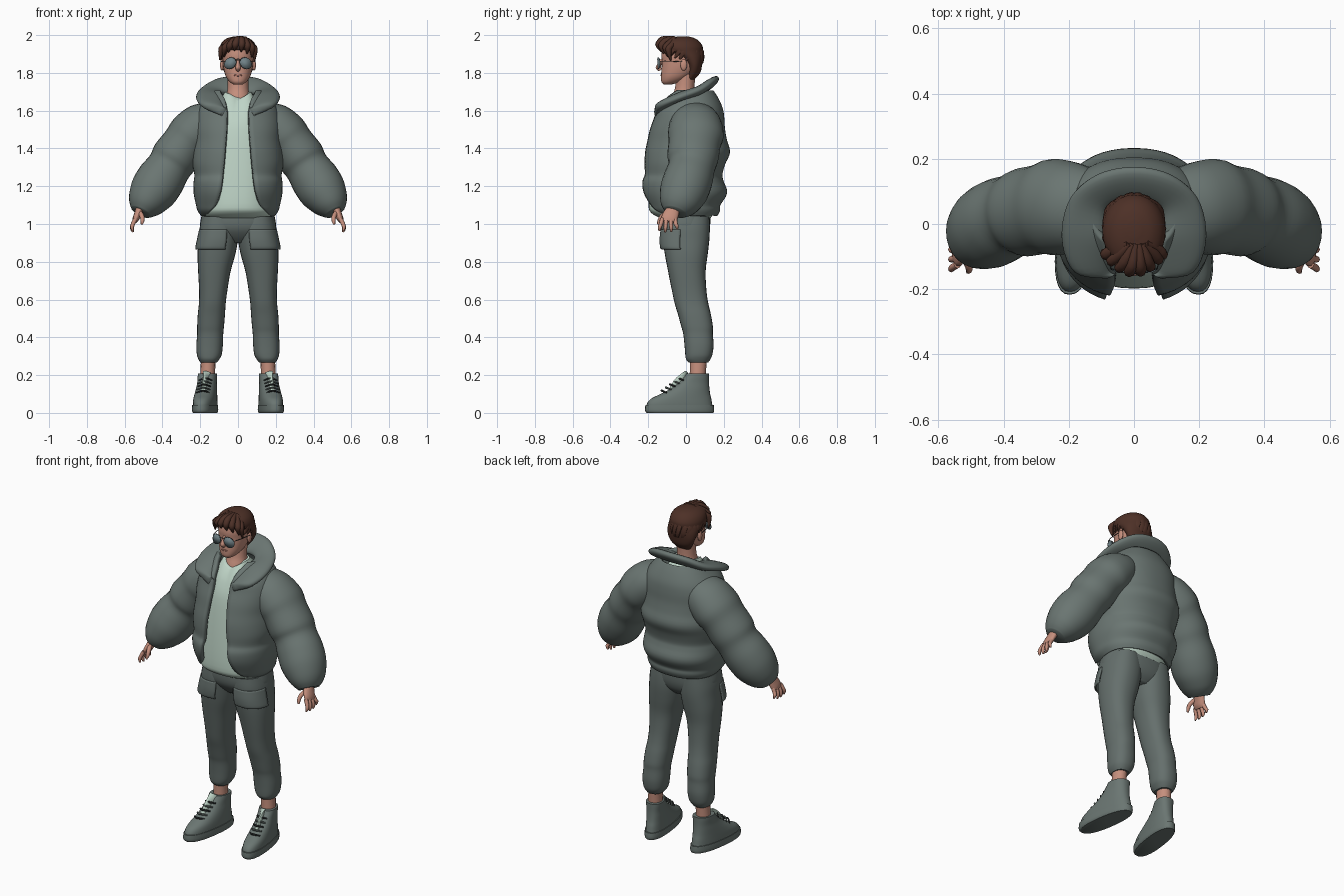
import bpy, bmesh, math, random
from mathutils import Vector
random.seed(4)
PI = math.pi

def mat(name, r, g, b):
    m = bpy.data.materials.new(name)
    m.diffuse_color = (r, g, b, 1)
    return m

JACKET = mat("jacket grey green", .145, .18, .168)
PANTS = mat("trouser grey green", .13, .16, .151)
SHIRT = mat("pale mint", .52, .66, .57)
SKIN = mat("skin", .56, .275, .205)
HAIR = mat("dark brown", .075, .03, .02)
LENS = mat("lens grey", .16, .22, .24)
DARK = mat("near black", .03, .035, .035)
LIP = mat("lip", .45, .19, .15)

def finish(name, bm, m, mirror=False, thick=0):
    bmesh.ops.recalc_face_normals(bm, faces=bm.faces)
    me = bpy.data.meshes.new(name)
    bm.to_mesh(me)
    bm.free()
    me.materials.append(m)
    me.shade_smooth()
    me.set_sharp_from_angle(angle=math.radians(50))
    ob = bpy.data.objects.new(name, me)
    bpy.context.collection.objects.link(ob)
    if thick:
        s = ob.modifiers.new("thickness", 'SOLIDIFY')
        s.thickness, s.offset = thick, 0
    if mirror:
        ob.modifiers.new("mirror", 'MIRROR')
    return ob

def smooth_rings(rings, k):
    """Catmull-Rom interpolation between rings of numbers."""
    out = []
    for i in range(len(rings) - 1):
        a, b, c, d = (rings[max(0, min(len(rings) - 1, j))] for j in (i - 1, i, i + 1, i + 2))
        for s in range(k):
            t = s / k
            out.append([.5 * (2*q + (r-p)*t + (2*p-5*q+4*r-w)*t*t + (3*q-p-3*r+w)*t**3)
                        for p, q, r, w in zip(a, b, c, d)])
    return out + [rings[-1]]

def loft(name, rings, m, n=28, k=4, mirror=False, thick=0, warp=None):
    """Skin of superellipse rings: centre 3, u 3, v 3, power, start and end angle."""
    bm = bmesh.new()
    rows = []
    closed = rings[0][11] - rings[0][10] > 2*PI - .001
    for r in smooth_rings(rings, k):
        c, u, v, row = Vector(r[:3]), Vector(r[3:6]), Vector(r[6:9]), []
        for i in range(n):
            a = r[10] + (r[11] - r[10]) * i / (n if closed else n - 1)
            f = lambda w: math.copysign(abs(w)**r[9], w)
            co = c + u * f(math.cos(a)) + v * f(math.sin(a))
            row.append(bm.verts.new(warp(co) if warp else co))
        rows.append(row)
    for p, q in zip(rows, rows[1:]):
        for i in range(n if closed else n - 1):
            j = (i + 1) % n
            bm.faces.new((p[i], p[j], q[j], q[i]))
    if closed:
        bm.faces.new(rows[0])
        bm.faces.new(rows[-1])
    return finish(name, bm, m, mirror, thick)

def level(z, hw, yf, yb, cx=0, gap=0, p=.85, skew=0, arc=None):
    """Horizontal ring, optionally with a front gap or a limited arc."""
    a0, a1 = 0, 2*PI
    if gap:
        a0 = -math.acos((gap / hw)**(1 / p))
        a1 = PI - a0
    if arc:
        a0, a1 = arc
    return [cx, (yf+yb)/2, z, hw, 0, 0, skew, (yb-yf)/2, 0, p, a0, a1]

def tube(name, pts, m, n=10, k=3, mirror=False, ref=(0, 1, 0)):
    """Tube along points x, y, z, radius, second radius."""
    rings = []
    for i, q in enumerate(pts):
        t = Vector(pts[min(i+1, len(pts)-1)][:3]) - Vector(pts[max(i-1, 0)][:3])
        u = t.cross(Vector(ref)).normalized()
        v = u.cross(t).normalized()
        rings.append([*q[:3], *(u * q[3]), *(v * q[-1]), 1, 0, 2*PI])
    return loft(name, rings, m, n, k, mirror)

def blob(name, c, s, m, mirror=False):
    bm = bmesh.new()
    bmesh.ops.create_uvsphere(bm, u_segments=16, v_segments=10, radius=1)
    for v in bm.verts:
        v.co = Vector([a + b*w for a, b, w in zip(c, s, v.co)])
    return finish(name, bm, m, mirror)

# Jacket body with quilted bulges and an open front
loft("jacket_body", [level(z, h, f, b, gap=g, p=.88) for z, h, f, b, g in (
    (1.05, .185, -.135, .155, .165), (1.075, .202, -.18, .168, .14), (1.105, .21, -.197, .17, .112),
    (1.165, .222, -.225, .205, .094), (1.22, .222, -.23, .188, .085), (1.26, .218, -.215, .18, .08),
    (1.32, .228, -.214, .195, .073), (1.38, .228, -.21, .22, .068), (1.44, .22, -.197, .205, .063),
    (1.50, .22, -.182, .194, .058), (1.56, .215, -.16, .19, .056), (1.61, .195, -.145, .182, .058),
    (1.66, .155, -.105, .16, .07), (1.70, .12, -.07, .135, .09))], JACKET, n=56, thick=.026)

# Wide collar: band running from the inner neck line to the outer rim
collar = []
half = (((.062, -.15, 1.585), (.085, -.168, 1.60)), ((.075, -.125, 1.62), (.185, -.145, 1.625)),
        ((.085, -.04, 1.675), (.222, -.04, 1.668)), ((.085, .035, 1.69), (.195, .08, 1.715)),
        ((.055, .065, 1.695), (.11, .15, 1.765)), ((0, .07, 1.695), (0, .172, 1.778)))
stations = list(half) + [tuple((-p[0], p[1], p[2]) for p in s) for s in half[-2::-1]]
mids = [(Vector(a) + Vector(b)) / 2 for a, b in stations]
for i, (a, b) in enumerate(stations):
    u = (Vector(b) - Vector(a)) / 2
    t = mids[min(i+1, len(mids)-1)] - mids[max(i-1, 0)]
    v = t.cross(u).normalized() * .024
    collar.append([*mids[i], *u, *v, .9, 0, 2*PI])
loft("collar", collar, JACKET, n=20, k=5)

# Puffy sleeves
tube("sleeve", [(.11, .045, 1.575, .085, .11), (.18, .05, 1.528, .12, .137), (.245, .052, 1.472, .127, .148),
     (.285, .045, 1.422, .12, .138), (.335, .036, 1.352, .125, .136), (.365, .03, 1.302, .118, .124),
     (.408, .012, 1.237, .128, .13), (.45, -.012, 1.172, .125, .128), (.485, -.035, 1.118, .103, .11),
     (.503, -.05, 1.085, .08, .088), (.515, -.058, 1.062, .055, .062)], JACKET, n=28, k=4, mirror=True)

# Shirt with a dipped neckline
def neckline(co):
    if co.y < 0 and co.z > 1.5:
        co.z -= .045 * max(0, 1 - abs(co.x) / .07) * (co.z - 1.5) / .2
    return co
loft("shirt", [level(*q) for q in ((1.03, .175, -.135, .13), (1.06, .19, -.185, .145),
     (1.11, .188, -.198, .15), (1.3, .188, -.185, .155), (1.5, .17, -.16, .14), (1.6, .13, -.132, .12),
     (1.66, .092, -.105, .09), (1.70, .07, -.08, .05))], SHIRT, n=40, warp=neckline)

# Neck and head
loft("neck", [level(*q, p=1) for q in ((1.60, .078, -.09, .06), (1.67, .064, -.076, .05),
     (1.72, .055, -.058, .045), (1.80, .055, -.05, .05))], SKIN)
loft("head", [level(*q, p=.9) for q in ((1.738, .022, -.118, -.08), (1.752, .044, -.13, -.03),
     (1.78, .064, -.132, .02), (1.82, .076, -.13, .06), (1.86, .081, -.128, .075), (1.9, .082, -.13, .08),
     (1.95, .07, -.115, .07), (1.98, .035, -.06, .03))], SKIN)
tube("nose", [(0, -.126, 1.872, .008), (0, -.138, 1.85, .01), (0, -.147, 1.828, .014),
     (0, -.135, 1.815, .011)], SKIN)
blob("mouth", (0, -.131, 1.787), (.024, .004, .005), LIP)
blob("ear", (.085, -.012, 1.842), (.01, .018, .03), SKIN, True)

# Hair: solid cap plus overlapping locks
loft("hair_cap", [level(*q, p=1) for q in ((1.765, .045, 0, .045), (1.80, .07, .005, .075),
     (1.84, .087, .0, .085), (1.88, .094, -.04, .09), (1.915, .097, -.118, .09), (1.94, .095, -.138, .088),
     (1.965, .082, -.128, .072), (1.984, .056, -.09, .045), (1.993, .02, -.04, .01))], HAIR)
for i in range(22):
    az = 2*PI*i/22
    back = math.sin(az)
    rim = math.radians(30 if back < -.55 else -8 - 14*back if back < .3 else -48)
    pts = []
    for j in range(5):
        t = j / 4
        el = math.radians(78) * (1 - t) + rim * t
        a = az + .5 * (1 - t) + random.uniform(-.09, .09)
        e = math.cos(el)
        pts.append((.089*e*math.cos(a), -.024 + .108*e*math.sin(a), 1.885 + .1*math.sin(el),
                    (.010, .018, .022, .018, .004)[j], (.009, .013, .015, .013, .003)[j]))
    tube("hair_lock", pts, HAIR, n=7, k=2, ref=(math.cos(az), math.sin(az), .6))
# Fringe swept sideways from a parting
for x, low in ((-.088, 1.868), (-.07, 1.893), (-.045, 1.91), (-.015, 1.918), (.02, 1.912), (.05, 1.902),
               (.075, 1.885), (.088, 1.865)):
    f = -.152 + 7 * x * x
    tube("fringe_lock", [(.01 + x*.3, -.06, 1.984, .012), (.005 + x*.7, f + .025, 1.976 - 3.5*x*x, .018),
         (x, f + .004, 1.948 - 3*x*x, .017), (x*1.04 - .004, f + .018, low, .004)], HAIR, n=8, ref=(1, 0, 0))

# Sunglasses: teardrop lenses, rims, bridge and temples
outline = [(.041 + .030*math.cos(a) - .006*math.sin(a), -.149 + .012*abs(math.cos(a))*(math.cos(a) > 0),
            1.851 + .030*math.sin(a)) for a in [2*PI*i/20 for i in range(20)]]
bm = bmesh.new()
bm.faces.new([bm.verts.new(p) for p in outline])
finish("lens", bm, LENS, True, .004)
tube("lens_rim", [(*p, .002) for p in outline + outline[:1]], DARK, n=6, k=1, mirror=True, ref=(0, 1, .01))
tube("bridge", [(-.018, -.149, 1.868, .002), (0, -.152, 1.869, .002), (.018, -.149, 1.868, .002)], DARK, n=6)
tube("temple", [(.07, -.138, 1.862, .002), (.084, -.09, 1.862, .002), (.091, -.01, 1.858, .002)],
     DARK, n=6, mirror=True, ref=(1, 0, 0))

# Hands
tube("palm", [(.515, -.06, 1.09, .026, .03), (.528, -.075, 1.06, .02, .04), (.54, -.088, 1.03, .018, .043),
     (.548, -.09, 1.012, .012, .038)], SKIN, n=14, mirror=True)
for i, (y, d) in enumerate(((-.125, .006), (-.103, 0), (-.08, .002), (-.058, .014))):
    tube("finger", [(.542, y, 1.028, .0115), (.556, y - .008 + .004*i, 1.0, .011),
         (.561, y - .014 + .008*i, .975 + d, .0095), (.556, y - .016 + .009*i, .957 + d, .005)],
         SKIN, n=8, mirror=True)
tube("thumb", [(.52, -.10, 1.06, .013), (.508, -.128, 1.04, .012), (.506, -.142, 1.015, .010),
     (.51, -.148, .998, .005)], SKIN, n=8, mirror=True)

# Trousers
loft("hips", [level(*q) for q in ((.90, .08, -.07, .08), (.935, .17, -.105, .11), (.98, .2, -.132, .126),
     (1.04, .194, -.137, .13), (1.09, .183, -.125, .13))], PANTS, n=36)
loft("leg", [level(z, r, f, b, x) for z, r, x, f, b in (
    (.268, .045, .155, .012, .118), (.285, .056, .154, 0, .13), (.31, .066, .152, -.004, .14),
    (.36, .07, .15, -.008, .146), (.42, .069, .147, -.015, .142), (.46, .071, .145, -.026, .142),
    (.52, .072, .141, -.042, .132), (.58, .071, .136, -.06, .118), (.65, .075, .131, -.075, .108),
    (.75, .086, .125, -.095, .104), (.84, .1, .114, -.112, .115), (.92, .104, .104, -.124, .124),
    (.98, .103, .1, -.132, .126), (1.04, .09, .1, -.13, .124))], PANTS, n=28, mirror=True)
# Thigh pocket flaps
loft("pocket_flap", [level(z, r, f, b, x, arc=(-1.95, -.15)) for z, r, f, b, x in (
    (.868, .107, -.124, .12, .114), (.876, .109, -.133, .12, .114), (.92, .107, -.136, .125, .107),
    (.97, .101, -.131, .125, .102))], PANTS, n=18, mirror=True, thick=.008)

# Ankles
tube("ankle", [(.162, .06, .14, .042), (.16, .063, .22, .039, .043), (.156, .066, .31, .039, .046)],
     SKIN, n=16, mirror=True)

# High-top shoes with sole, tongue and laces; toes turned outwards
def shoe_ring(z, hw, yf, yb):
    return level(z, hw, yf, yb, .163 - .13*((yf+yb)/2 - .05), skew=-.13*(yb-yf)/2)
loft("shoe", [shoe_ring(*q) for q in ((.025, .058, -.208, .142), (.05, .059, -.206, .138),
     (.075, .058, -.185, .134), (.10, .056, -.135, .128), (.13, .053, -.078, .124), (.16, .05, -.038, .122),
     (.19, .05, -.01, .122), (.208, .049, .002, .122))], JACKET, n=32, mirror=True)
loft("sole", [shoe_ring(*q) for q in ((0, .058, -.208, .145), (.008, .062, -.215, .148), (.02, .063, -.217, .149),
     (.042, .062, -.215, .147))], JACKET, n=32, k=2, mirror=True)
tube("tongue", [(.178, -.085, .112, .02, .012), (.176, -.048, .156, .024, .012), (.168, -.008, .193, .027, .01),
     (.165, .003, .218, .022, .006)], SHIRT, n=12, mirror=True, ref=(0, 1, 1))
for i in range(5):
    t = i / 4
    y, z, x = -.126 + .088*t, .112 + .066*t, .186 - .014*t
    tube("lace", [(x-.034, y+.024, z-.005, .004), (x, y-.003, z+.006, .006), (x+.034, y+.024, z-.005, .004)],
         PANTS if i % 2 else DARK, n=6, mirror=True, ref=(0, 0, 1))
